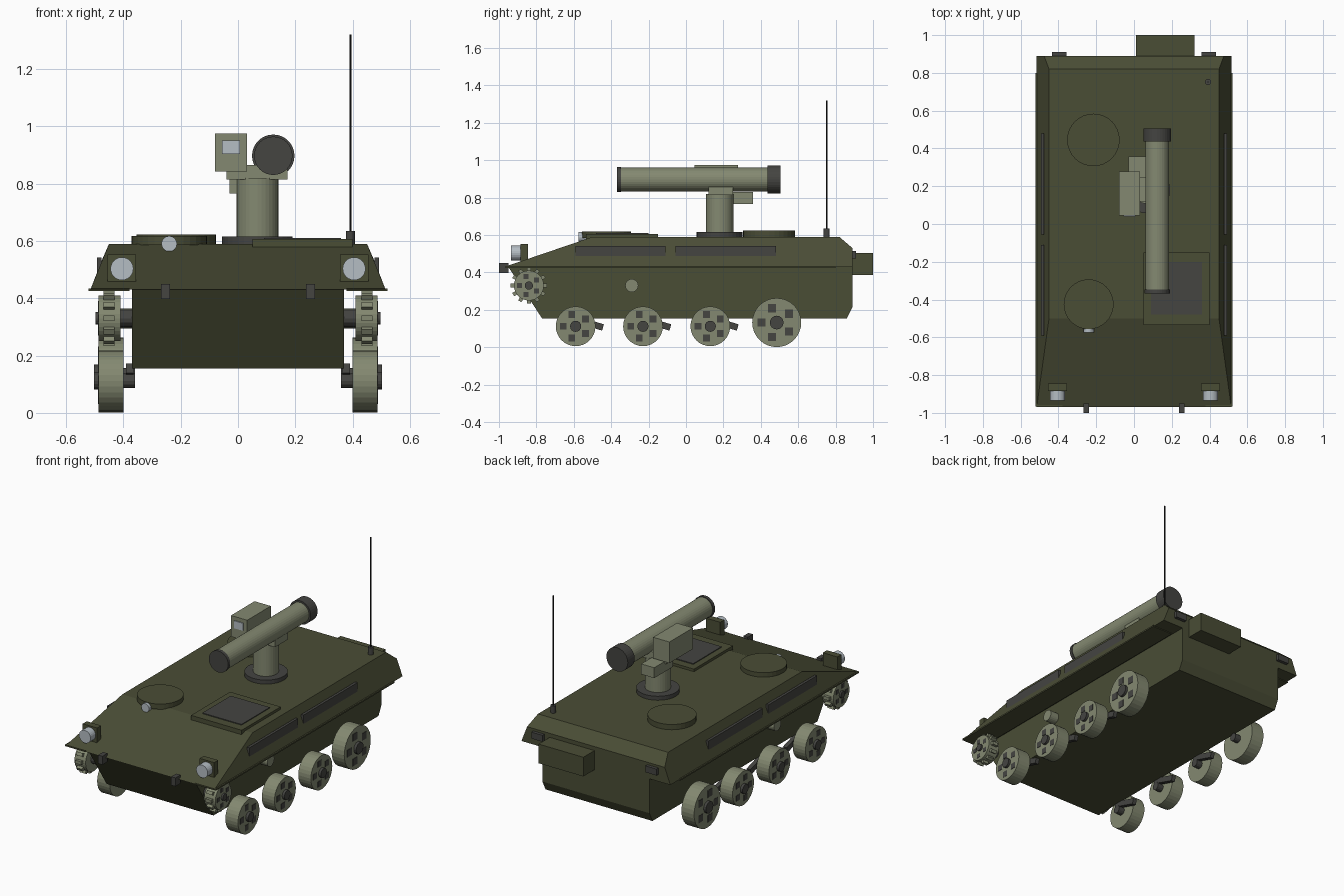
import bpy, bmesh, math
from mathutils import Vector, Matrix

if "Cube" in bpy.data.objects:
    bpy.data.objects.remove(bpy.data.objects["Cube"])


def material(name, rgb):
    m = bpy.data.materials.new(name)
    m.diffuse_color = (*rgb, 1)
    m.use_nodes = True
    m.node_tree.nodes["Principled BSDF"].inputs["Base Color"].default_value = m.diffuse_color
    return m


OLIVE = material("dark olive", (0.068, 0.074, 0.036))
SAGE = material("grey green", (0.23, 0.25, 0.165))
DARK = material("charcoal", (0.058, 0.058, 0.053))
BLACK = material("black", (0.012, 0.012, 0.012))
GLASS = material("pale glass", (0.46, 0.51, 0.55))


def finish(name, bm, mat):
    bmesh.ops.recalc_face_normals(bm, faces=bm.faces[:])
    me = bpy.data.meshes.new(name)
    bm.to_mesh(me)
    bm.free()
    me.materials.append(mat)
    ob = bpy.data.objects.new(name, me)
    bpy.context.collection.objects.link(ob)
    return ob


def add_box(bm, lo, hi, rot=None):
    """Box between two corners, optionally rotated about its centre."""
    lo, hi = Vector(lo), Vector(hi)
    m = Matrix.Translation((lo + hi) / 2)
    if rot:
        m = m @ rot
    bmesh.ops.create_cube(bm, size=1, matrix=m @ Matrix.Diagonal((*(hi - lo), 1)))


def add_cyl(bm, axis, start, length, r, seg=32):
    """Cylinder from a start point along an axis."""
    d = Vector({"X": (1, 0, 0), "Y": (0, 1, 0), "Z": (0, 0, 1)}[axis])
    m = Matrix.Translation(Vector(start) + d * length / 2)
    m = m @ Vector((0, 0, 1)).rotation_difference(d).to_matrix().to_4x4()
    bmesh.ops.create_cone(bm, cap_ends=True, segments=seg, radius1=r, radius2=r,
                          depth=abs(length), matrix=m)


def box(name, lo, hi, mat, rot=None):
    bm = bmesh.new()
    add_box(bm, lo, hi, rot)
    return finish(name, bm, mat)


def cyl(name, axis, start, length, r, mat, seg=32):
    bm = bmesh.new()
    add_cyl(bm, axis, start, length, r, seg)
    return finish(name, bm, mat)


def hull(name, profile, mat):
    """Side profile of (y, z, half width), spanned from left to right."""
    bm = bmesh.new()
    left = [bm.verts.new((-w, y, z)) for y, z, w in profile]
    right = [bm.verts.new((w, y, z)) for y, z, w in profile]
    bm.faces.new(left)
    bm.faces.new(right)
    for i in range(len(profile)):
        j = (i + 1) % len(profile)
        bm.faces.new((left[i], left[j], right[j], right[i]))
    return finish(name, bm, mat)


def face_squares(name, s, y, z, x, ring, size):
    """Five dark square openings shown as thin plates on a wheel face."""
    bm = bmesh.new()
    for k in range(5):
        a = math.pi + k * math.tau / 5
        cy, cz = y + ring * math.cos(a), z + ring * math.sin(a)
        add_box(bm, (s * x - 0.003, cy - size / 2, cz - size / 2),
                (s * x + 0.003, cy + size / 2, cz + size / 2))
    finish(name, bm, DARK)


# Hull body
hull("lower_hull", [(-0.95, 0.43, 0.37), (-0.77, 0.155, 0.37), (0.86, 0.155, 0.37),
                    (0.89, 0.215, 0.37), (0.89, 0.43, 0.37)], OLIVE)
hull("upper_hull", [(-0.97, 0.43, 0.515), (0.89, 0.43, 0.515), (0.89, 0.53, 0.476),
                    (0.82, 0.59, 0.45), (-0.50, 0.59, 0.45)], OLIVE)

# Running gear and fittings on both sides
for s, side in ((-1, "left"), (1, "right")):
    box(f"fender_{side}", (s * 0.45 - 0.072, -0.965, 0.425),
        (s * 0.45 + 0.072, 0.80, 0.434), OLIVE)
    for i, (y, z, r) in enumerate([(-0.59, 0.112, 0.106), (-0.23, 0.112, 0.106),
                                   (0.13, 0.112, 0.106), (0.485, 0.132, 0.131)]):
        cyl(f"road_wheel_{side}_{i}", "X", (s * 0.40, y, z), s * 0.087, r, SAGE)
        cyl(f"wheel_hub_{side}_{i}", "X", (s * 0.48, y, z), s * 0.023, r * 0.28, DARK, 16)
        face_squares(f"wheel_openings_{side}_{i}", s, y, z, 0.486, r * 0.62, r * 0.34)
        cyl(f"axle_{side}_{i}", "X", (s * 0.36, y, z), s * 0.05, 0.025, DARK, 12)
        if i < 3:
            box(f"swing_arm_{side}_{i}", (s * 0.377 - 0.013, y - 0.02, 0.113),
                (s * 0.377 + 0.013, y + 0.15, 0.148), DARK,
                Matrix.Rotation(math.radians(-17), 4, "X"))

    # Toothed drive sprocket
    sy, sz = -0.84, 0.33
    bm = bmesh.new()
    add_cyl(bm, "X", (s * 0.41, sy, sz), s * 0.077, 0.08)
    for k in range(12):
        a = k * math.tau / 12
        c = Vector((s * 0.45, sy + 0.086 * math.cos(a), sz + 0.086 * math.sin(a)))
        h = Vector((0.02, 0.011, 0.010))
        add_box(bm, c - h, c + h, Matrix.Rotation(a, 4, "X"))
    finish(f"drive_sprocket_{side}", bm, SAGE)
    cyl(f"sprocket_hub_{side}", "X", (s * 0.48, sy, sz), s * 0.018, 0.022, DARK, 16)
    face_squares(f"sprocket_openings_{side}", s, sy, sz, 0.486, 0.05, 0.026)
    cyl(f"sprocket_axle_{side}", "X", (s * 0.36, sy, sz), s * 0.06, 0.03, DARK, 12)
    cyl(f"return_roller_{side}", "X", (s * 0.365, -0.29, 0.33), s * 0.065, 0.035, SAGE, 20)

    # Side panels, lamps, tow hooks
    for n, (y0, y1) in enumerate([(-0.59, -0.11), (-0.055, 0.48)]):
        box(f"side_panel_{side}_{n}", (s * 0.484 - 0.008, y0, 0.485),
            (s * 0.484 + 0.008, y1, 0.542), DARK)
    box(f"headlight_housing_{side}", (s * 0.405 - 0.05, -0.885, 0.445),
        (s * 0.405 + 0.05, -0.845, 0.552), OLIVE)
    cyl(f"headlight_{side}", "Y", (s * 0.405, -0.935, 0.503), 0.052, 0.04, GLASS, 24)
    box(f"tow_hook_{side}", (s * 0.253 - 0.015, -1.0, 0.397),
        (s * 0.253 + 0.015, -0.95, 0.45), DARK)
    box(f"rear_lamp_{side}", (s * 0.395 - 0.038, 0.88, 0.475),
        (s * 0.395 + 0.038, 0.91, 0.515), DARK)

# Rear stowage box
box("stowage_box", (0.01, 0.885, 0.385), (0.32, 1.0, 0.505), OLIVE)

# Roof hatches
cyl("front_hatch", "Z", (-0.24, -0.425, 0.585), 0.033, 0.132, OLIVE)
cyl("rear_hatch", "Z", (-0.215, 0.445, 0.585), 0.038, 0.139, OLIVE)
cyl("periscope", "Y", (-0.24, -0.575, 0.59), 0.05, 0.027, GLASS, 20)
box("square_hatch", (0.05, -0.535, 0.575), (0.40, -0.15, 0.606), OLIVE)
box("hatch_panel", (0.09, -0.48, 0.603), (0.36, -0.20, 0.611), DARK)

# Launcher pedestal and cradle
cyl("pedestal_ring", "Z", (0.068, 0.18, 0.585), 0.030, 0.123, DARK)
cyl("pedestal_post", "Z", (0.068, 0.18, 0.61), 0.21, 0.073, SAGE)
box("cradle", (-0.04, 0.12, 0.814), (0.172, 0.25, 0.865), SAGE)
box("cradle_arm", (-0.03, 0.17, 0.765), (0.06, 0.357, 0.83), SAGE)

# Launch tube
cyl("launch_tube", "Y", (0.123, -0.355, 0.897), 0.80, 0.063, SAGE)
cyl("tube_front_cap", "Y", (0.123, -0.368, 0.897), 0.02, 0.067, DARK)
cyl("tube_rear_cap", "Y", (0.123, 0.437, 0.897), 0.068, 0.074, DARK)

# Sight box
box("sight_box", (-0.08, 0.045, 0.842), (0.032, 0.278, 0.974), SAGE)
box("sight_window", (-0.055, 0.039, 0.903), (0.007, 0.046, 0.95), GLASS)

# Antenna
cyl("antenna_base", "Z", (0.392, 0.752, 0.585), 0.05, 0.016, DARK, 16)
cyl("antenna_rod", "Z", (0.392, 0.752, 0.63), 0.69, 0.0035, BLACK, 8)
